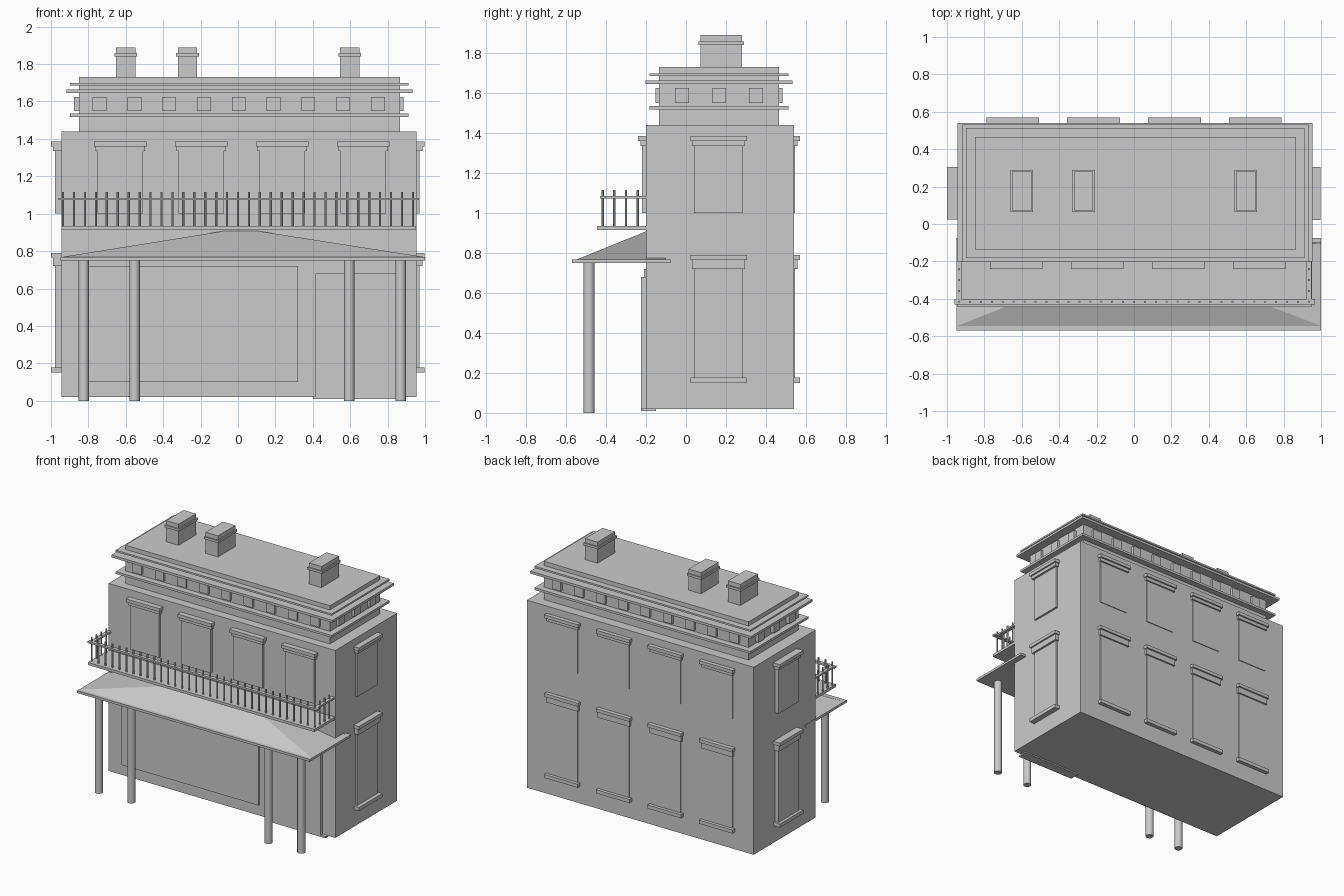
import bpy, bmesh
from mathutils import Matrix, Vector

if "Cube" in bpy.data.objects:
    bpy.data.objects.remove(bpy.data.objects["Cube"])


def make(name, bm):
    bmesh.ops.recalc_face_normals(bm, faces=bm.faces)
    me = bpy.data.meshes.new(name)
    bm.to_mesh(me)
    bm.free()
    ob = bpy.data.objects.new(name, me)
    bpy.context.collection.objects.link(ob)
    return ob


def add_box(bm, x0, x1, y0, y1, z0, z1):
    size = Matrix.Diagonal((x1 - x0, y1 - y0, z1 - z0, 1))
    centre = Matrix.Translation(((x0 + x1) / 2, (y0 + y1) / 2, (z0 + z1) / 2))
    bmesh.ops.create_cube(bm, size=1, matrix=centre @ size)


def boxes(name, items):
    bm = bmesh.new()
    for it in items:
        add_box(bm, *it)
    return make(name, bm)


def rods(name, points, r, z0, z1, sides):
    bm = bmesh.new()
    for x, y in points:
        bmesh.ops.create_cone(bm, cap_ends=True, segments=sides, radius1=r, radius2=r,
                              depth=z1 - z0, matrix=Matrix.Translation((x, y, (z0 + z1) / 2)))
    ob = make(name, bm)
    bpy.ops.object.select_all(action='DESELECT')
    ob.select_set(True)
    bpy.context.view_layer.objects.active = ob
    bpy.ops.object.shade_smooth_by_angle()
    return ob


X0, X1, Y0, Y1 = -0.945, 0.955, -0.20, 0.54

# Main walls and attic storey
boxes("main_walls", [(X0, X1, Y0, Y1, 0.02, 1.44)])
boxes("attic", [(-0.85, 0.865, -0.135, 0.465, 1.44, 1.73)])


# Cornice bands around the attic
def band(g, z0, z1):
    return (-0.85 - g, 0.865 + g, -0.135 - g, 0.465 + g, z0, z1)


boxes("cornice", [band(0.047, 1.518, 1.535), band(0.068, 1.645, 1.663), band(0.047, 1.685, 1.698)])

# Dentil blocks on all four sides of the attic
dentils = []
for i in range(9):
    x = -0.74 + i * 0.186
    dentils += [(x - 0.037, x + 0.037, -0.152, -0.13, 1.55, 1.625),
                (x - 0.037, x + 0.037, 0.46, 0.484, 1.55, 1.625)]
for y in (-0.02, 0.165, 0.35):
    dentils += [(-0.878, -0.845, y - 0.035, y + 0.035, 1.55, 1.625),
                (0.86, 0.885, y - 0.035, y + 0.035, 1.55, 1.625)]
boxes("dentils", dentils)

# Chimneys with collars
stacks = []
for x in (-0.6, -0.27, 0.597):
    stacks += [(x - 0.052, x + 0.052, 0.072, 0.28, 1.73, 1.89),
               (x - 0.061, x + 0.061, 0.063, 0.289, 1.84, 1.858)]
boxes("chimneys", stacks)


# Windows: a panel with a two-step head and, downstairs, a sill
def window(name, side, c, upper, panel_out, head_out):
    zt, zb = (1.385, 1.0) if upper else (0.79, 0.17)
    parts = [(0.122, zb, zt - 0.045, panel_out),
             (0.133, zt - (0.05 if upper else 0.07), zt - 0.025, head_out - 0.012),
             (0.141, zt - 0.025, zt, head_out)]
    if not upper:
        parts.append((0.14, 0.15, 0.177, head_out))
    items = []
    for hw, z0, z1, out in parts:
        items.append({
            "front": (c - hw, c + hw, Y0 - out, Y0 + 0.01, z0, z1),
            "back": (c - hw, c + hw, Y1 - 0.01, Y1 + out, z0, z1),
            "left": (X0 - out, X0 + 0.01, c - hw, c + hw, z0, z1),
            "right": (X1 - 0.01, X1 + out, c - hw, c + hw, z0, z1)}[side])
    boxes(name, items)


for i in range(4):
    window(f"front_window_{i}", "front", -0.63 + i * 0.433, True, 0.02, 0.04)
    for up in (True, False):
        window(f"back_window_{i}_{'upper' if up else 'lower'}", "back", -0.648 + i * 0.432, up, 0.006, 0.03)
for up in (True, False):
    tag = "upper" if up else "lower"
    window("left_window_" + tag, "left", 0.165, up, 0.033, 0.055)
    window("right_window_" + tag, "right", 0.163, up, 0.015, 0.043)

# Shop front, door and doorstep
boxes("shop_front", [(-0.83, 0.32, -0.21, -0.19, 0.1, 0.72)])
boxes("door", [(0.415, 0.85, -0.225, -0.19, 0.02, 0.68)])
boxes("doorstep", [(0.4, 0.89, -0.225, -0.15, 0.01, 0.022)])

# Porch columns
rods("porch_columns", [(x, -0.485) for x in (-0.825, -0.553, 0.595, 0.87)], 0.028, 0, 0.755, 24)

# Canopy slab and hipped canopy roof
boxes("canopy_slab", [(-0.948, 1.0, -0.57, -0.075, 0.75, 0.768)])
bm = bmesh.new()
for co in ((-0.945, -0.545, 0.768), (1.0, -0.545, 0.768), (1.0, -0.1, 0.768), (-0.945, -0.1, 0.768),
           (-0.06, -0.195, 0.91), (0.09, -0.195, 0.91)):
    bm.verts.new(Vector(co))
bmesh.ops.convex_hull(bm, input=list(bm.verts))
make("canopy_roof", bm)

# Balcony floor, handrail and balusters
boxes("balcony_floor", [(X0, 0.952, -0.445, Y0 + 0.01, 0.915, 0.935)])
boxes("handrail", [(-0.96, 0.967, -0.43, -0.402, 1.072, 1.085),
                   (-0.95, -0.922, -0.402, Y0, 1.072, 1.085),
                   (0.922, 0.95, -0.402, Y0, 1.072, 1.085)])
n = 32
bars = [(-0.935 + i * 1.87 / n, -0.416) for i in range(n + 1)]
bars += [(x, -0.416 + j * 0.058) for x in (-0.935, 0.935) for j in (1, 2, 3)]
rods("balusters", bars, 0.006, 0.93, 1.115, 8)
